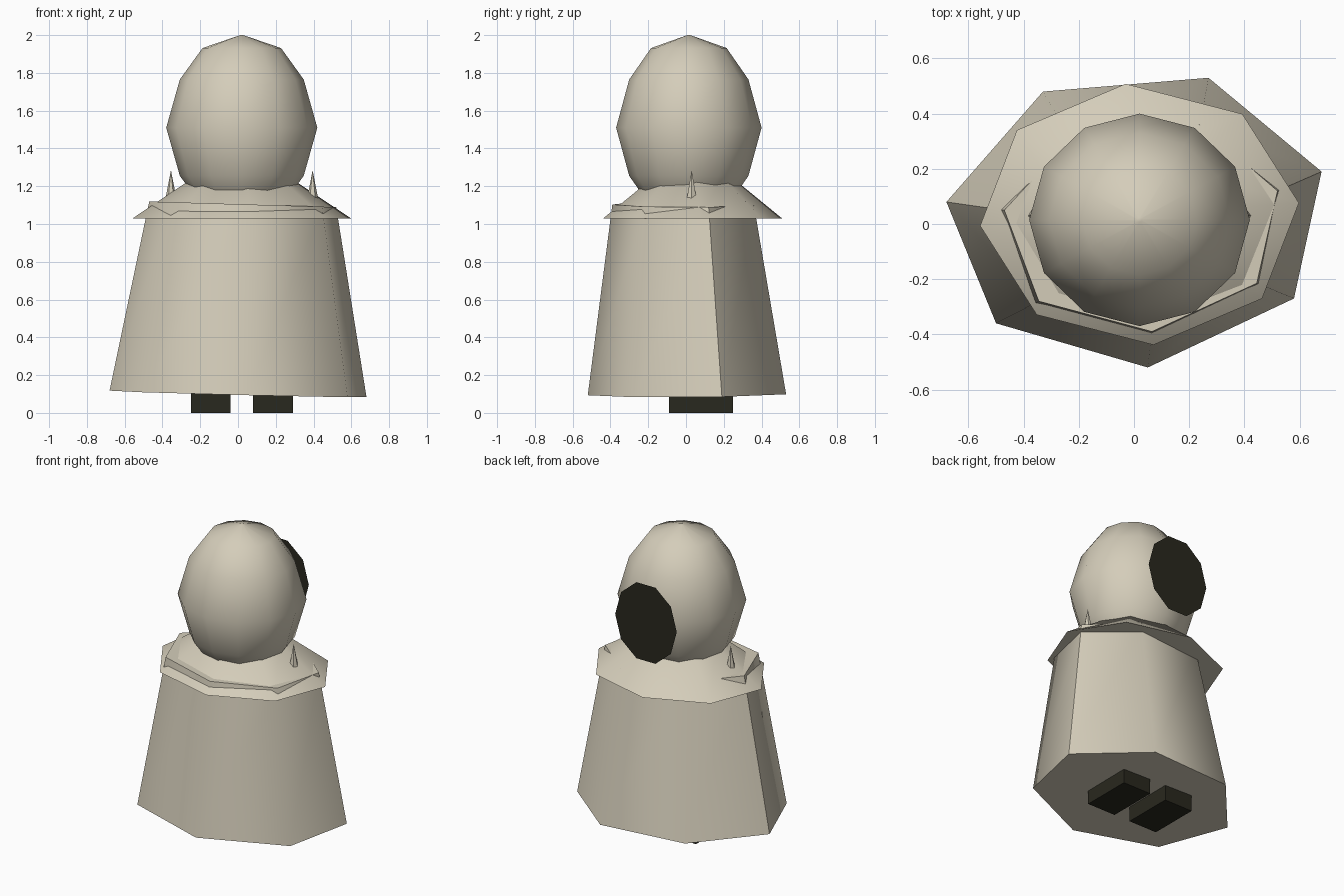
import bpy, math

if "Cube" in bpy.data.objects:
    bpy.data.objects.remove(bpy.data.objects["Cube"])


def material(name, rgb):
    m = bpy.data.materials.new(name)
    m.diffuse_color = (*rgb, 1)
    m.use_nodes = True
    m.node_tree.nodes["Principled BSDF"].inputs["Base Color"].default_value = m.diffuse_color
    return m


CREAM = material("cream", (0.66, 0.61, 0.49))
DARK = material("dark_olive", (0.022, 0.021, 0.013))


def build(name, verts, faces, mat, smooth=None):
    """Make a mesh object, optionally smoothed below an angle in degrees."""
    me = bpy.data.meshes.new(name)
    me.from_pydata(verts, [], faces)
    me.materials.append(mat)
    ob = bpy.data.objects.new(name, me)
    bpy.context.collection.objects.link(ob)
    if smooth:
        bpy.ops.object.select_all(action='DESELECT')
        ob.select_set(True)
        bpy.context.view_layer.objects.active = ob
        bpy.ops.object.shade_smooth_by_angle(angle=math.radians(smooth))
    return ob


def loft(name, rings, mat, smooth=None):
    """Skin a stack of equal-length rings and cap both ends."""
    n = len(rings[0])
    verts = [p for r in rings for p in r]
    faces = [list(range(n))[::-1], [(len(rings) - 1) * n + i for i in range(n)]]
    for k in range(len(rings) - 1):
        for i in range(n):
            j = (i + 1) % n
            faces.append((k * n + i, k * n + j, (k + 1) * n + j, (k + 1) * n + i))
    return build(name, verts, faces, mat, smooth)


def ellipse(n, cx, cy, rx, ry, z, turn=0):
    angles = [math.radians(turn) + math.tau * i / n for i in range(n)]
    return [(cx + rx * math.cos(a), cy + ry * math.sin(a), z) for a in angles]


# Robe: uneven seven-sided tapered body, slightly tilted
hem = [(0.68, 0.19), (0.27, 0.53), (-0.33, 0.48), (-0.68, 0.08),
       (-0.50, -0.36), (0.05, -0.52), (0.58, -0.27)]
shoulder = [(0.52, 0.12), (0.24, 0.36), (-0.23, 0.31), (-0.47, 0.05),
            (-0.345, -0.28), (0.065, -0.39), (0.445, -0.215)]
loft("robe", [[(x, y, 0.1 - 0.025 * x + 0.01 * y) for x, y in hem],
              [(x, y, 1.105 - 0.03 * x) for x, y in shoulder]], CREAM, 60)

# Collar: flared eight-sided cone whose top is inside the head
loft("collar", [ellipse(8, 0.02, 0.035, 0.58, 0.475, 1.03, 5),
                ellipse(8, 0.02, 0.035, 0.25, 0.205, 1.25, 5)], CREAM, 50)

# Head: twelve-sided egg
profile = [(0.02, -1), (0.52, -0.86), (0.82, -0.52), (1, 0),
           (0.82, 0.52), (0.52, 0.86), (0.02, 1)]
loft("head", [ellipse(12, 0.02, 0.015, 0.4 * r, 0.385 * r, 1.51 + 0.49 * h)
              for r, h in profile], CREAM, 60)

# Back disc: flat ten-sided plate behind the head
disc = [(x, 0.42, z) for x, z, _ in ellipse(10, 0.005, 1.49, 0.23, 0.27, 0)]
build("back_disc", disc, [list(range(10))[::-1]], DARK)

# Shoulder spikes and feet, one per side
for side, sx in (("left", -1), ("right", 1)):
    cx = 0.02 + 0.375 * sx
    loft(side + "_spike", [ellipse(6, cx, 0.03, 0.03, 0.03, 1.13),
                           ellipse(6, cx, 0.03, 0.001, 0.001, 1.28)], CREAM)
    fx = 0.02 + 0.165 * sx
    loft(side + "_foot", [[(fx - 0.105, -0.09, z), (fx + 0.105, -0.09, z),
                           (fx + 0.105, 0.25, z), (fx - 0.105, 0.25, z)]
                          for z in (0, 0.16)], DARK)
